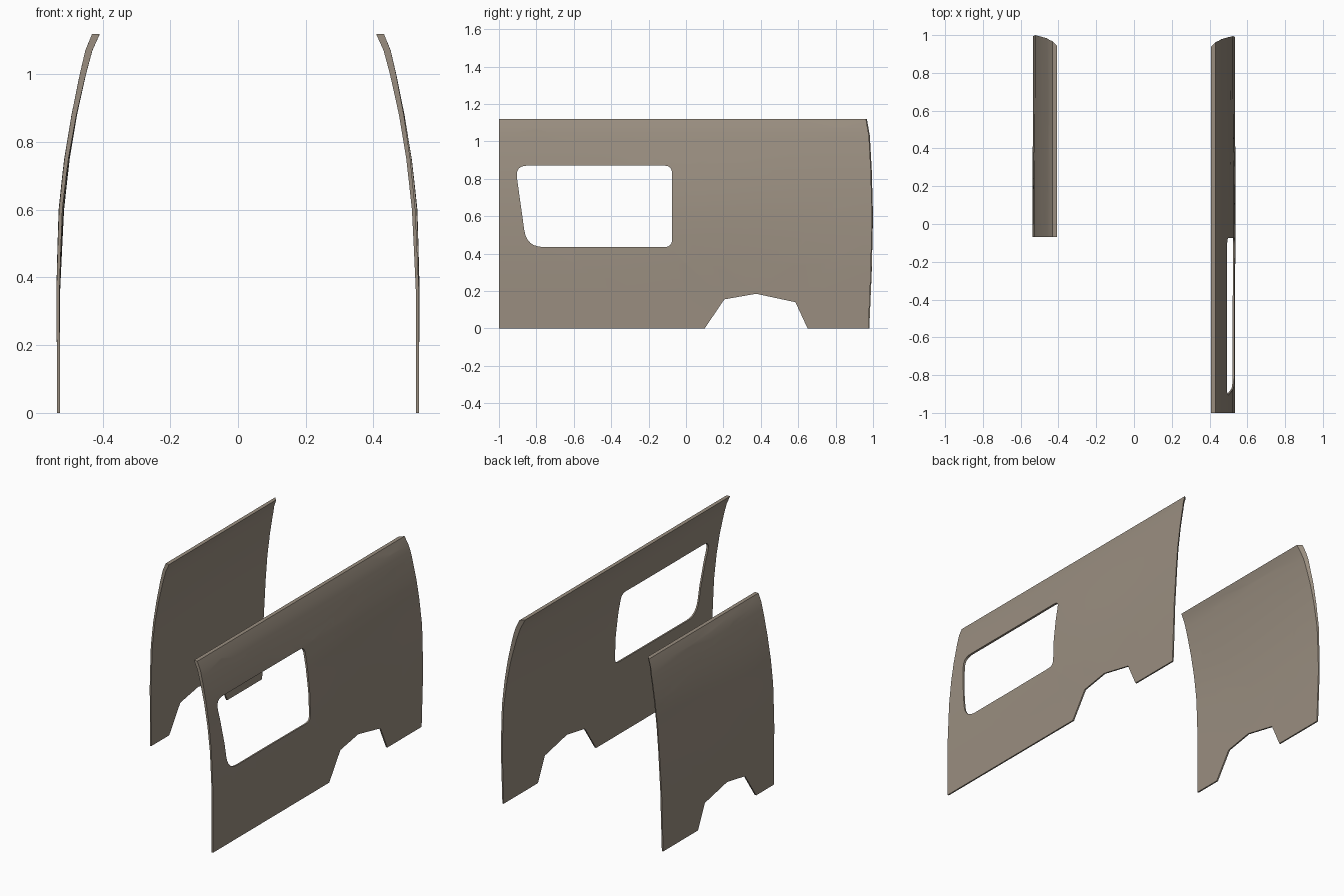
import bpy, bmesh, math
from mathutils import Vector

if "Cube" in bpy.data.objects:
    bpy.data.objects.remove(bpy.data.objects["Cube"])

paint = bpy.data.materials.new("taupe_paint")
paint.diffuse_color = (0.32, 0.27, 0.215, 1)
paint.use_nodes = True
paint.node_tree.nodes["Principled BSDF"].inputs["Base Color"].default_value = paint.diffuse_color

# Outer skin cross-section: (height, half width)
PROFILE = [(0, .535), (.35, .535), (.6, .524), (.75, .509), (.88, .490),
           (1.0, .467), (1.07, .451), (1.12, .431)]
# Wheel arch notch and curved rear edge, as (y, z)
ARCH = [(.10, 0), (.205, .155), (.375, .185), (.585, .14), (.65, 0)]
REAR = [(.975, 0), (.988, .3), (.995, .6), (.988, .85), (.978, 1.03), (.962, 1.12)]
# Window corners: (y, z, corner size)
WINDOW = [(-.913, .87, .065), (-.075, .87, .04), (-.075, .435, .04), (-.852, .435, .09)]


def skin_x(y, z):
    for (z0, x0), (z1, x1) in zip(PROFILE, PROFILE[1:]):
        if z <= z1 + 1e-5:
            x = x0 + (x1 - x0) * (z - z0) / (z1 - z0)
            break
    # slight outward swell behind the window
    swell = math.exp(-((y - .1) / .4) ** 2) * math.exp(-((z - .62) / .25) ** 2)
    return x + .006 * swell


def rounded(corners, steps=6):
    pts = []
    for i, (y, z, r) in enumerate(corners):
        c = Vector((y, z))
        a = Vector(corners[i - 1][:2])
        b = Vector(corners[(i + 1) % len(corners)][:2])
        p, q = c + (a - c).normalized() * r, c + (b - c).normalized() * r
        for k in range(steps + 1):
            t = k / steps
            pts.append(p * (1 - t) ** 2 + c * 2 * t * (1 - t) + q * t * t)
    return pts


def side_panel(name, side, front_y, rear_shift, window):
    bm = bmesh.new()
    rear = [(y + rear_shift, z) for y, z in REAR]
    loops = [[(front_y, 0)] + ARCH + rear + [(front_y, 1.12)]]
    if window:
        loops.append(rounded(WINDOW))
    # flat outline with optional hole
    for loop in loops:
        vs = [bm.verts.new((0, p[0], p[1])) for p in loop]
        for i, v in enumerate(vs):
            bm.edges.new((vs[i - 1], v))
    bmesh.ops.triangle_fill(bm, edges=bm.edges[:], use_beauty=True)
    # slice along the section lines so the sheet can bend
    cuts = [((0, 0, z), (0, 0, 1)) for z in (.2, .35, .48, .6, .68, .75, .82, .88, .94, 1.0, 1.035, 1.07)]
    cuts += [((0, -.8 + .2 * i, 0), (0, 1, 0)) for i in range(9)]
    for co, no in cuts:
        bmesh.ops.bisect_plane(bm, geom=bm.verts[:] + bm.edges[:] + bm.faces[:],
                               dist=1e-5, plane_co=co, plane_no=no)
    # bend, then thicken inward
    for v in bm.verts:
        v.co.x = side * skin_x(v.co.y, v.co.z)
    bmesh.ops.recalc_face_normals(bm, faces=bm.faces[:])
    ext = bmesh.ops.extrude_face_region(bm, geom=bm.faces[:], use_keep_orig=True)
    for v in ext["geom"]:
        if isinstance(v, bmesh.types.BMVert):
            v.co.x -= side * (.009 + .009 * v.co.z ** 4)
            if v.co.y > .94:
                v.co.y -= .016 * v.co.z ** 3
    bmesh.ops.recalc_face_normals(bm, faces=bm.faces[:])
    me = bpy.data.meshes.new(name)
    bm.to_mesh(me)
    bm.free()
    me.materials.append(paint)
    ob = bpy.data.objects.new(name, me)
    bpy.context.collection.objects.link(ob)
    bpy.ops.object.select_all(action='DESELECT')
    ob.select_set(True)
    bpy.context.view_layer.objects.active = ob
    bpy.ops.object.shade_smooth_by_angle(angle=math.radians(35))


side_panel("right_window_panel", 1, -1, 0, True)
side_panel("left_rear_panel", -1, -.07, .005, False)
